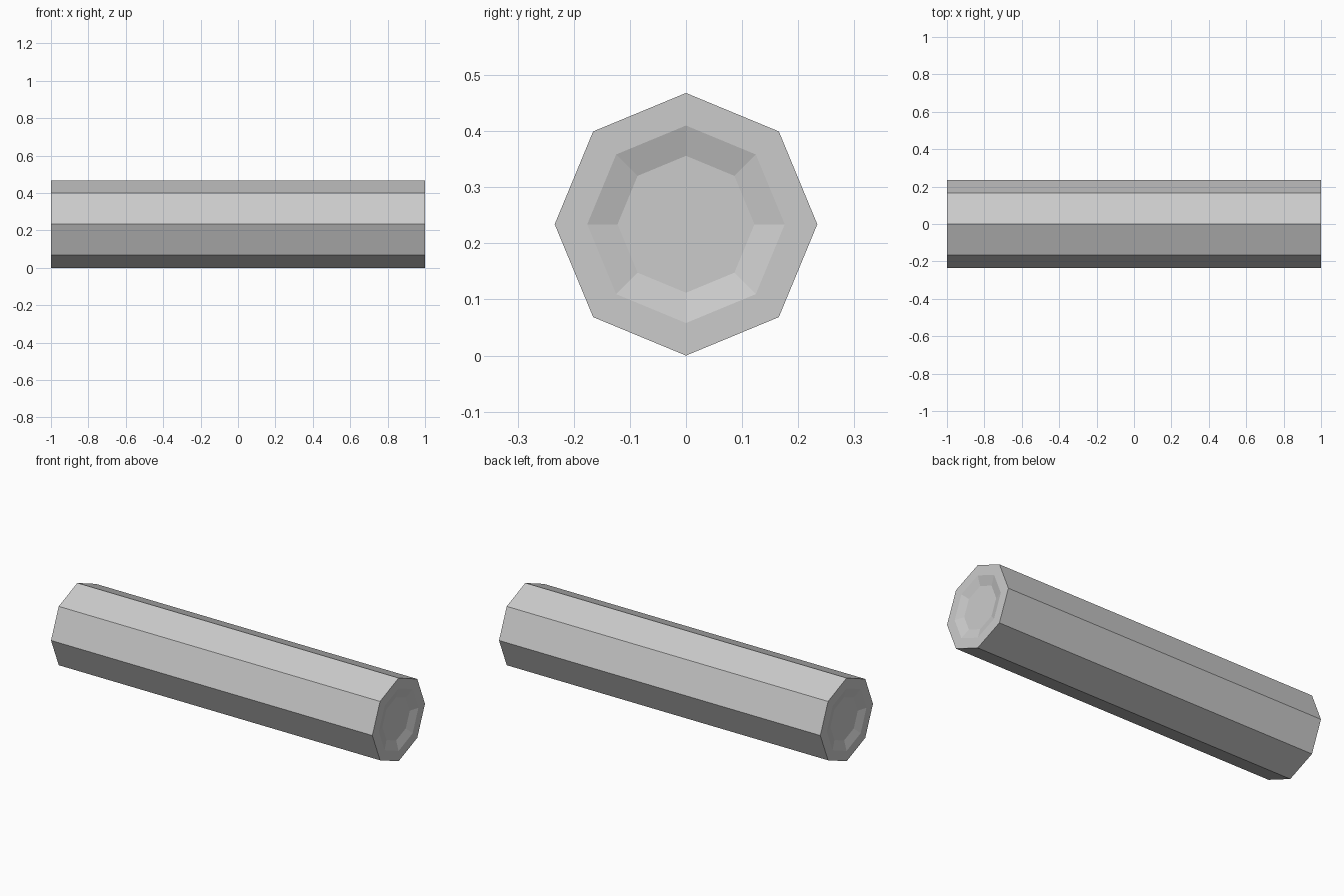
import bpy
import bmesh
from math import cos, sin, pi

cube = bpy.data.objects.get("Cube")
if cube:
    bpy.data.objects.remove(cube, do_unlink=True)

SIDES = 8
RADIUS = 0.234
# Lengthwise profile as (x, radius): dished end, rim, rim, dished end
PROFILE = [(-0.984, 0.122), (-1, 0.176), (-1, RADIUS),
           (1, RADIUS), (1, 0.176), (0.984, 0.122)]

# Plain grey material
grey = bpy.data.materials.new("light_grey")
grey.use_nodes = True
colour = (0.6, 0.6, 0.6, 1)
grey.diffuse_color = colour
grey.node_tree.nodes["Principled BSDF"].inputs["Base Color"].default_value = colour

# Octagonal bar with a shallow recess in each end
bm = bmesh.new()
rings = []
for x, r in PROFILE:
    angles = [2 * pi * i / SIDES for i in range(SIDES)]
    rings.append([bm.verts.new((x, r * cos(a), RADIUS + r * sin(a))) for a in angles])
for a, b in zip(rings, rings[1:]):
    for i in range(SIDES):
        j = (i + 1) % SIDES
        bm.faces.new((a[i], a[j], b[j], b[i]))
bm.faces.new(rings[0])
bm.faces.new(rings[-1])
bmesh.ops.recalc_face_normals(bm, faces=bm.faces)

mesh = bpy.data.meshes.new("octagonal_bar")
bm.to_mesh(mesh)
bm.free()
mesh.materials.append(grey)
bar = bpy.data.objects.new("octagonal_bar", mesh)
bpy.context.collection.objects.link(bar)
